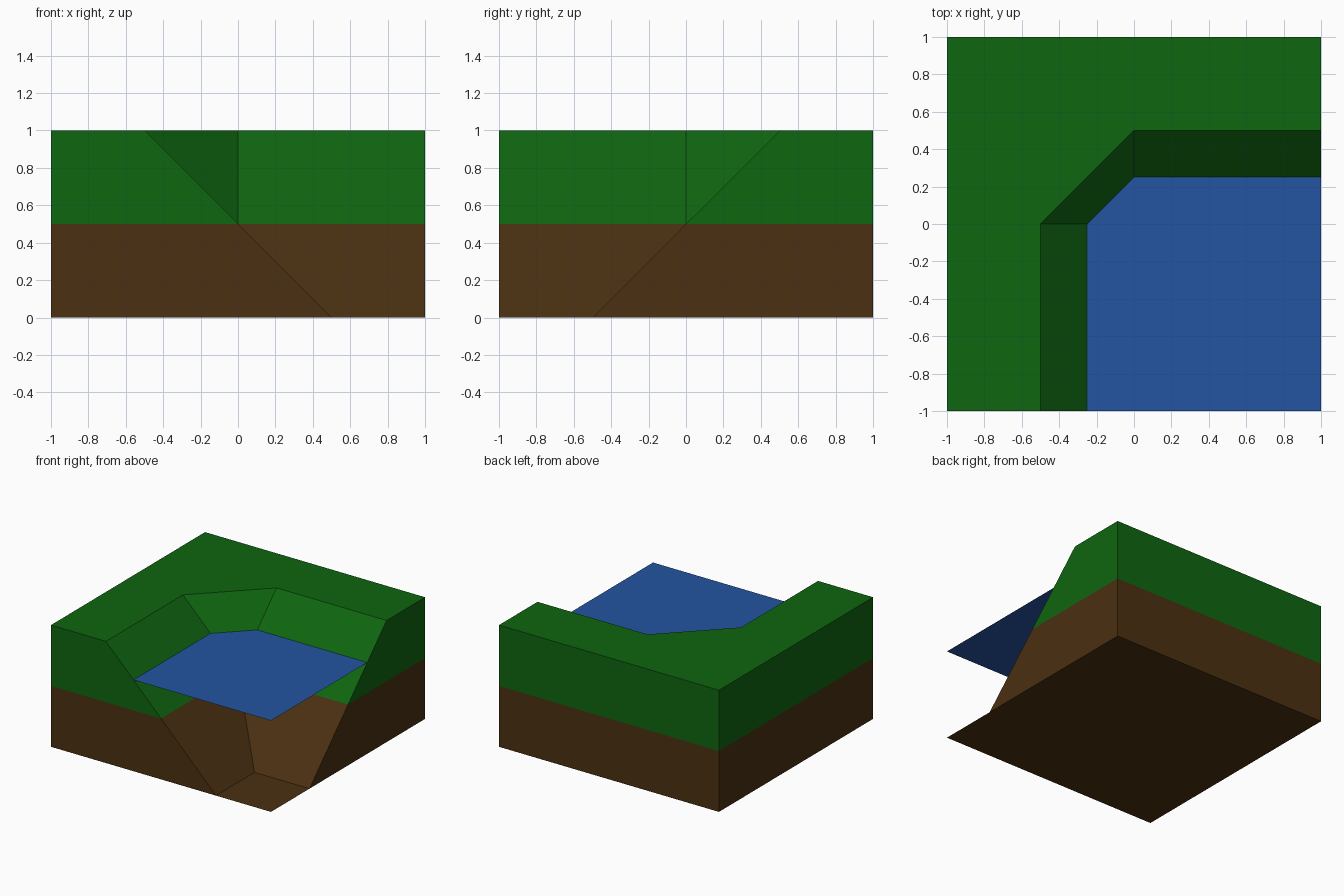
import bpy, bmesh

if "Cube" in bpy.data.objects:
    bpy.data.objects.remove(bpy.data.objects["Cube"])


def material(name, rgb):
    m = bpy.data.materials.new(name)
    m.diffuse_color = (*rgb, 1.0)
    m.use_nodes = True
    m.node_tree.nodes["Principled BSDF"].inputs["Base Color"].default_value = m.diffuse_color
    return m


GRASS = material("grass green", (0.0048, 0.133, 0.0052))
EARTH = material("earth brown", (0.069, 0.0296, 0.0056))
WATER = material("water blue", (0.0176, 0.091, 0.361))


def finish(name, bm, mat):
    bmesh.ops.remove_doubles(bm, verts=bm.verts[:], dist=1e-5)
    me = bpy.data.meshes.new(name)
    bm.to_mesh(me)
    bm.free()
    me.materials.append(mat)
    ob = bpy.data.objects.new(name, me)
    bpy.context.collection.objects.link(ob)


def shore(z):
    """Bank line at height z; the 45 degree slopes meet in one corner below z = 0.5."""
    s = 0.5 - z
    c = max(0.0, s)
    return [(s, -1, z), (s, -c, z), (c, -s, z), (1, -s, z)]


def ring(bm, z):
    pts = shore(z) + [(1, 1, z), (-1, 1, z), (-1, -1, z)]
    return [bm.verts.new(p) for p in pts]


def walls(bm, low, high):
    n = len(low)
    for i in range(n):
        j = (i + 1) % n
        bm.faces.new((low[i], low[j], high[j], high[i]))


# grass: upper half of the bank, open towards the earth
bm = bmesh.new()
low, high = ring(bm, 0.5), ring(bm, 1.0)
walls(bm, low, high)
bm.faces.new(high)
finish("grass_bank", bm, GRASS)

# earth: lower half with underside
bm = bmesh.new()
low, high = ring(bm, 0.0), ring(bm, 0.5)
walls(bm, low, high)
bmesh.ops.remove_doubles(bm, verts=bm.verts[:], dist=1e-5)
under = [(0.5, -1), (0.5, -0.5), (1, -0.5), (1, 1), (-1, 1), (-1, -1)]
bm.faces.new([bm.verts.new((x, y, 0)) for x, y in reversed(under)])
# flat bed in the deep corner
bed = [(0.5, -1), (1, -1), (1, -0.5), (0.5, -0.5)]
bm.faces.new([bm.verts.new((x, y, 0)) for x, y in bed])
finish("earth_base", bm, EARTH)

# water: single sheet reaching the bank
bm = bmesh.new()
outline = shore(0.75) + [(1, -1, 0.75)]
bm.faces.new([bm.verts.new(p) for p in reversed(outline)])
finish("water_surface", bm, WATER)
